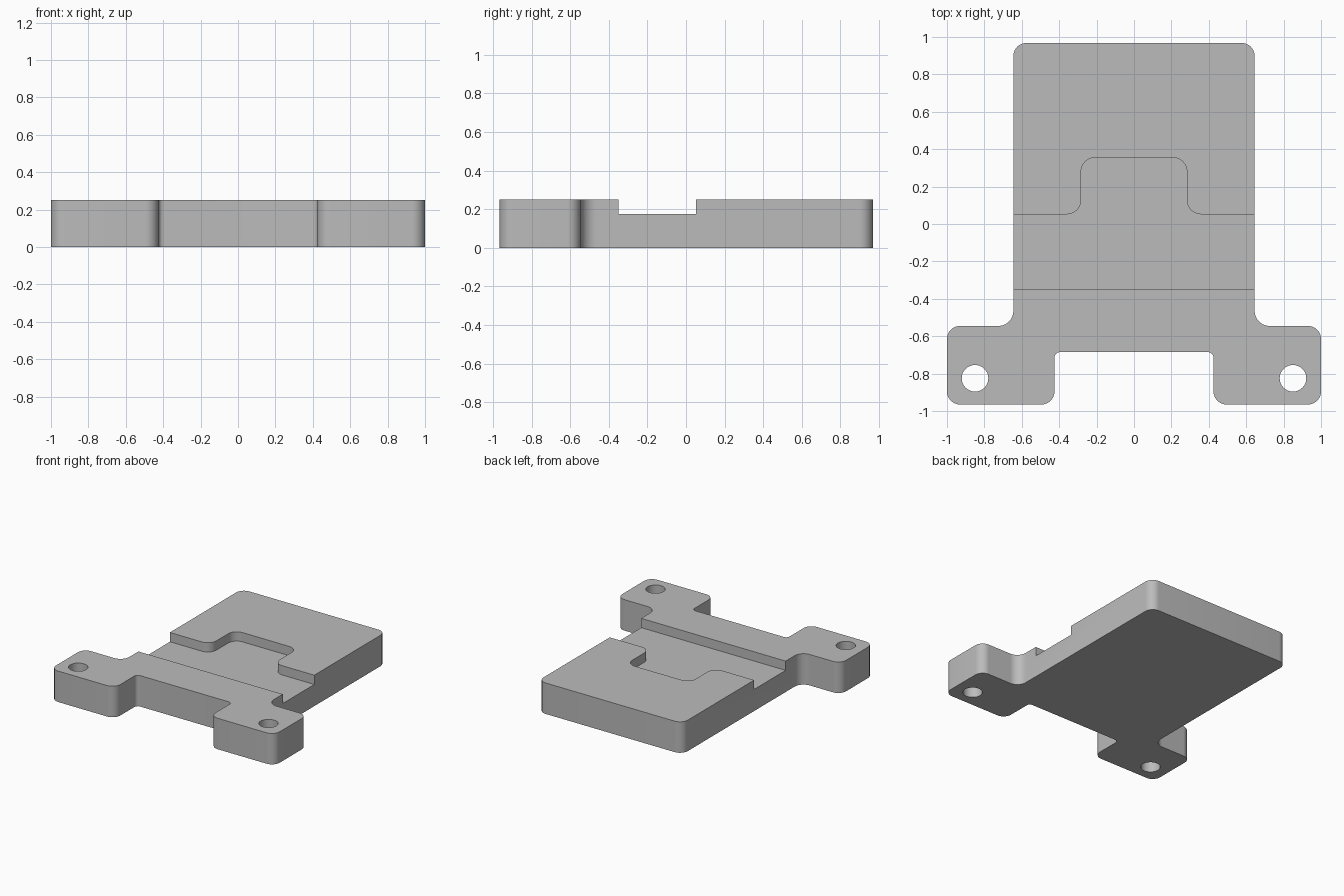
import bpy
import bmesh
import math
from mathutils import Vector

cube = bpy.data.objects.get("Cube")
if cube:
    bpy.data.objects.remove(cube, do_unlink=True)

HEIGHT = 0.25
FLOOR = 0.175

grey = bpy.data.materials.new("plain grey")
grey.use_nodes = True
colour = (0.5, 0.5, 0.5, 1)
grey.diffuse_color = colour
grey.node_tree.nodes["Principled BSDF"].inputs["Base Color"].default_value = colour


def rounded(corners, steps=10):
    """Turn (x, y, radius) corners into an outline with filleted corners."""
    points = []
    for i, (x, y, r) in enumerate(corners):
        p = Vector((x, y))
        if r == 0:
            points.append(p)
            continue
        before = (Vector(corners[i - 1][:2]) - p).normalized()
        after = (Vector(corners[(i + 1) % len(corners)][:2]) - p).normalized()
        centre = p + (before + after) * r
        for k in range(steps + 1):
            a = math.pi / 2 * k / steps
            points.append(centre - after * r * math.cos(a) - before * r * math.sin(a))
    return points


def mirrored(half):
    """Complete a right-hand half outline across x = 0."""
    return half + [(-x, y, r) for x, y, r in reversed(half)]


def prism(name, outline, bottom, top):
    bm = bmesh.new()
    face = bm.faces.new([bm.verts.new((p.x, p.y, bottom)) for p in outline])
    result = bmesh.ops.extrude_face_region(bm, geom=[face])
    verts = [g for g in result["geom"] if isinstance(g, bmesh.types.BMVert)]
    bmesh.ops.translate(bm, verts=verts, vec=(0, 0, top - bottom))
    bmesh.ops.recalc_face_normals(bm, faces=bm.faces)
    mesh = bpy.data.meshes.new(name)
    bm.to_mesh(mesh)
    bm.free()
    mesh.materials.append(grey)
    obj = bpy.data.objects.new(name, mesh)
    bpy.context.collection.objects.link(obj)
    return obj


# Plate with two front mounting ears
plate = prism("mounting_plate", rounded(mirrored([
    (0.425, -0.685, 0.03), (0.425, -0.965, 0.07), (1, -0.965, 0.07),
    (1, -0.545, 0.07), (0.645, -0.545, 0.08), (0.645, 0.968, 0.07),
])), 0, HEIGHT)

# Cross channel with a rounded tongue-shaped recess
cutters = [prism("channel_cutter", rounded(mirrored([
    (0.8, -0.35, 0), (0.8, 0.052, 0), (0.283, 0.052, 0.075), (0.283, 0.355, 0.075),
])), FLOOR, HEIGHT + 0.1)]

# Screw holes
for side in (-1, 1):
    ring = [Vector((side * 0.85 + 0.071 * math.cos(a), -0.825 + 0.071 * math.sin(a)))
            for a in (math.tau * k / 48 for k in range(48))]
    cutters.append(prism("hole_cutter", ring, -0.1, HEIGHT + 0.1))

bpy.ops.object.select_all(action="DESELECT")
plate.select_set(True)
bpy.context.view_layer.objects.active = plate
for cutter in cutters:
    cutter.hide_render = True
    cut = plate.modifiers.new("cut", "BOOLEAN")
    cut.operation = "DIFFERENCE"
    cut.solver = "EXACT"
    cut.object = cutter
    bpy.ops.object.modifier_apply(modifier=cut.name)
    bpy.data.objects.remove(cutter, do_unlink=True)

bpy.ops.object.shade_smooth_by_angle(angle=math.radians(30))
